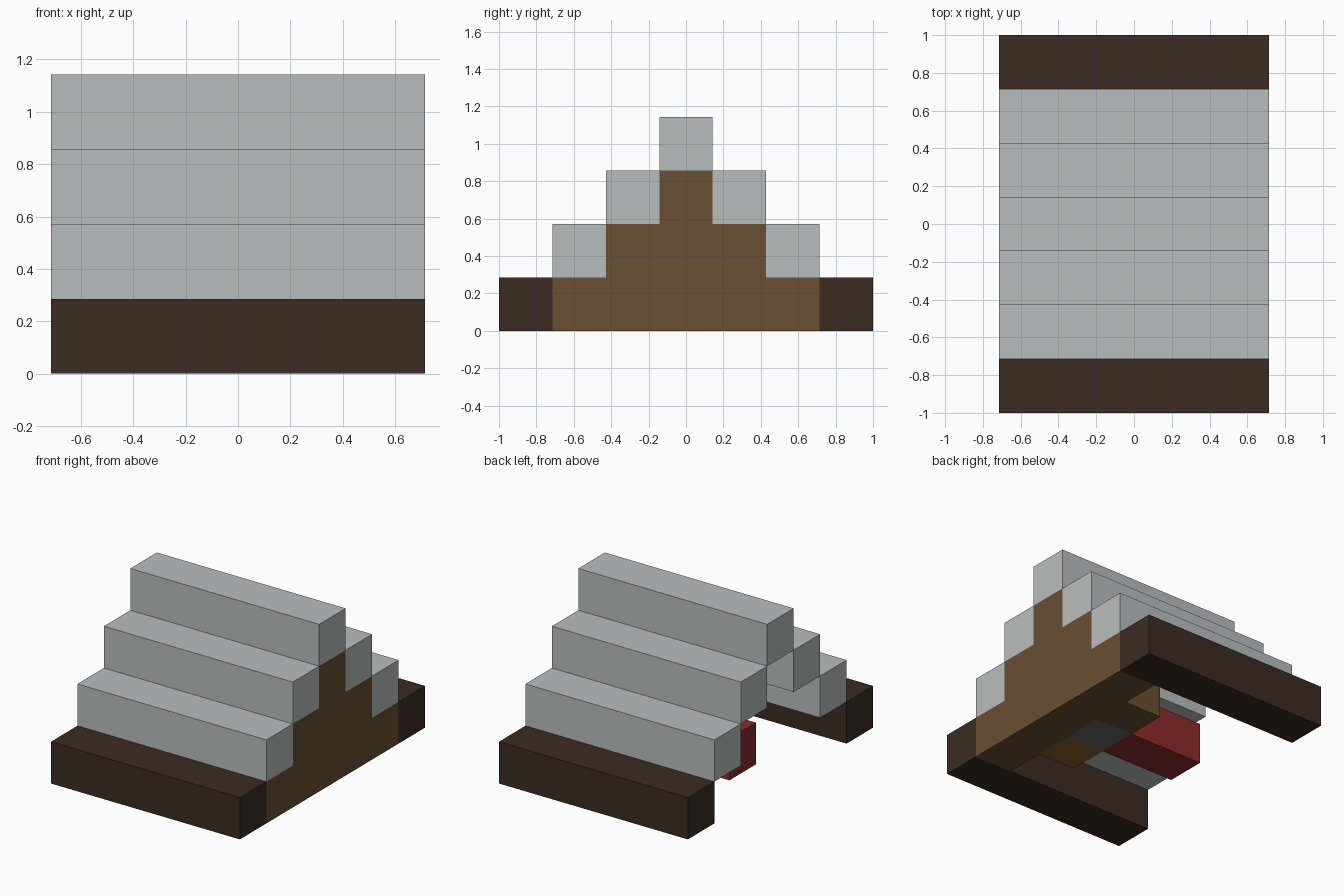
import bpy
import bmesh

cube = bpy.data.objects.get("Cube")
if cube:
    bpy.data.objects.remove(cube, do_unlink=True)

U = 2 / 7  # one building block


def material(name, rgb):
    mat = bpy.data.materials.new(name)
    mat.use_nodes = True
    mat.diffuse_color = (*rgb, 1)
    bsdf = mat.node_tree.nodes["Principled BSDF"]
    bsdf.inputs["Base Color"].default_value = (*rgb, 1)
    bsdf.inputs["Roughness"].default_value = 0.9
    return mat


def finish(name, bm, mat):
    bmesh.ops.recalc_face_normals(bm, faces=bm.faces)
    mesh = bpy.data.meshes.new(name)
    bm.to_mesh(mesh)
    bm.free()
    mesh.materials.append(mat)
    bpy.context.collection.objects.link(bpy.data.objects.new(name, mesh))


def box(name, low, size, mat):
    """Box from its low corner and size, both in blocks."""
    bm = bmesh.new()
    bmesh.ops.create_cube(bm, size=1)
    for v in bm.verts:
        v.co = [(l + (c + 0.5) * s) * U for c, l, s in zip(v.co, low, size)]
    finish(name, bm, mat)


stone = material("pale grey stone", (0.491, 0.515, 0.509))
dark_wood = material("dark brown wood", (0.044, 0.025, 0.016))
wood = material("brown planks", (0.138, 0.080, 0.032))
red = material("red cloth", (0.27, 0.023, 0.025))
grey = material("dark grey stone", (0.13, 0.13, 0.13))
golden = material("golden brown wood", (0.242, 0.119, 0.027))

# Eave beams and stepped roof courses, mirrored front to back
for side, sign in (("front", -1), ("back", 1)):
    for level in range(3):
        y = sign * (3 - level) - 0.5
        name = f"{side}_roof_step_{level}" if level else f"{side}_eave_beam"
        box(name, (-2.5, y, level), (5, 1, 1), stone if level else dark_wood)
box("roof_ridge", (-2.5, -0.5, 3), (5, 1, 1), stone)

# Stepped gable wall closing one end
half = [(2.5 - step, step + rise) for step in range(3) for rise in (0, 1)]
outline = half + [(-y, z) for y, z in reversed(half)]
bm = bmesh.new()
face = bm.faces.new([bm.verts.new((1.5 * U, y * U, z * U)) for y, z in outline])
ext = bmesh.ops.extrude_face_region(bm, geom=[face])
moved = [v for v in ext["geom"] if isinstance(v, bmesh.types.BMVert)]
bmesh.ops.translate(bm, verts=moved, vec=(U, 0, 0))
finish("gable_wall", bm, wood)

# Furniture inside, along the gable wall
box("bed", (-1.5, -0.5, 0), (2, 1, 1), red)
box("stove", (0.5, -0.5, 0), (1, 1, 1), grey)
box("work_table", (0.5, -1.5, 0), (1, 1, 1), golden)
box("storage_block", (0.5, 0.5, 0), (1, 1, 1), wood)
